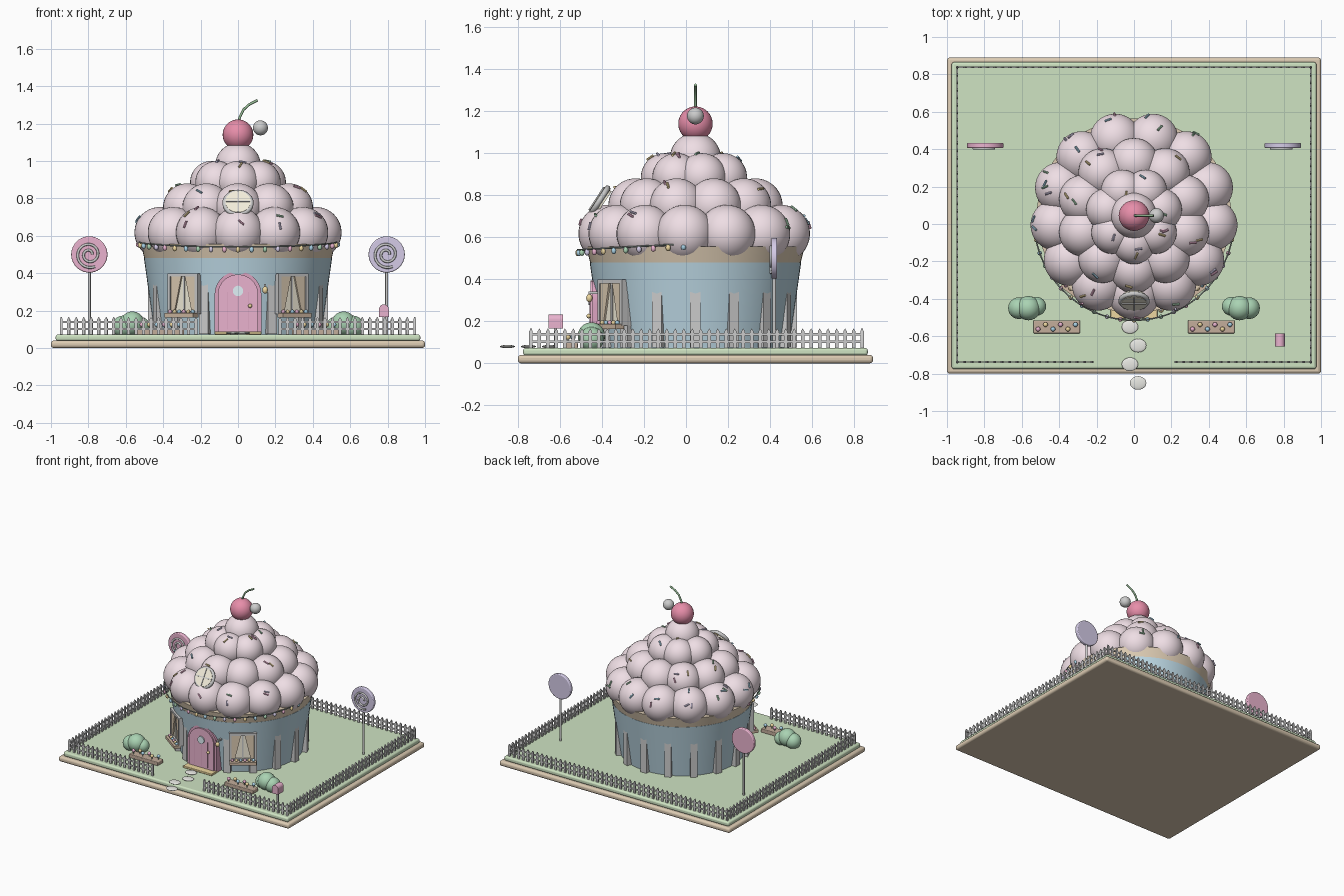
import bpy, bmesh, random
from math import pi, sin, cos, radians
from mathutils import Matrix, Vector

if "Cube" in bpy.data.objects:
    bpy.data.objects.remove(bpy.data.objects["Cube"])

random.seed(4)
CY = 0.045                                   # house centre in y
T, R, S = Matrix.Translation, Matrix.Rotation, Matrix.Diagonal
PINK, ROSE, LILAC = (.86, .73, .78), (.82, .45, .62), (.66, .6, .8)
TAN, CREAM, GOLD = (.72, .6, .45), (.9, .85, .7), (.85, .68, .35)
GREEN, LEAF, BLUE, RED = (.62, .77, .54), (.4, .65, .45), (.5, .68, .77), (.8, .27, .4)
CANDY = [ROSE, GOLD, (.4, .65, .8), LEAF, LILAC]
mats = {}


def paint(ob, color):
    if color:
        if color not in mats:
            mats[color] = bpy.data.materials.new("paint")
            mats[color].diffuse_color = (*color, 1)
        ob.data.materials.append(mats[color])


def finish(name, bm, color=None, bevel=0):
    bmesh.ops.recalc_face_normals(bm, faces=bm.faces)
    me = bpy.data.meshes.new(name)
    bm.to_mesh(me)
    bm.free()
    me.shade_smooth()
    me.set_sharp_from_angle(angle=radians(35))
    ob = bpy.data.objects.new(name, me)
    bpy.context.collection.objects.link(ob)
    paint(ob, color)
    if bevel:
        m = ob.modifiers.new("bevel", 'BEVEL')
        m.width, m.segments = bevel, 3
    return ob


def box(bm, c, size, M=Matrix()):
    bmesh.ops.create_cube(bm, size=1, matrix=M @ T(c) @ S((*size, 1)))


def ball(bm, c, r, M=Matrix(), seg=24, scale=(1, 1, 1)):
    bmesh.ops.create_uvsphere(bm, u_segments=seg, v_segments=seg * 2 // 3, radius=r,
                              matrix=M @ T(c) @ S((*scale, 1)))


def cyl(bm, c, r1, r2, h, M=Matrix(), seg=32):
    bmesh.ops.create_cone(bm, cap_ends=True, segments=seg, radius1=r1, radius2=r2, depth=h, matrix=M @ T(c))


def prism(bm, pts, y0, y1, M=Matrix()):
    # extrude an x/z outline along y
    f = bm.faces.new([bm.verts.new(M @ Vector((x, y0, z))) for x, z in pts])
    new = bmesh.ops.extrude_face_region(bm, geom=[f])["geom"]
    bmesh.ops.translate(bm, verts=[v for v in new if isinstance(v, bmesh.types.BMVert)],
                        vec=M.to_3x3() @ Vector((0, y1 - y0, 0)))


def tube(name, pts, r, color=None, cyclic=False):
    cu = bpy.data.curves.new(name, 'CURVE')
    cu.dimensions, cu.bevel_depth, cu.bevel_resolution, cu.use_fill_caps = '3D', r, 2, True
    sp = cu.splines.new('POLY')
    sp.points.add(len(pts) - 1)
    for p, q in zip(sp.points, pts):
        p.co = (*q, 1)
    sp.use_cyclic_u = cyclic
    tmp = bpy.data.objects.new(name, cu)
    ob = bpy.data.objects.new(name, bpy.data.meshes.new_from_object(tmp))
    bpy.data.objects.remove(tmp)
    bpy.context.collection.objects.link(ob)
    paint(ob, color)


def wall(deg, r):
    # local frame on the round wall, facing outward along -y
    return T((0, CY, 0)) @ R(radians(deg), 4, 'Z') @ T((0, -r, 0))


# Biscuit base and lawn
bm = bmesh.new(); box(bm, (0, CY, .02), (2, 1.69, .04)); finish("biscuit_base", bm, TAN, .015)
bm = bmesh.new(); box(bm, (0, CY, .055), (1.95, 1.64, .035)); finish("lawn", bm, GREEN, .012)

# Cup wall, pleats and cake rim
bm = bmesh.new(); cyl(bm, (0, CY, .275), .445, .503, .41, seg=64); finish("cup_wall", bm, BLUE)
bm = bmesh.new()
for k in range(1, 16):
    box(bm, (0, 0, .23), (.05, .05, .31), wall(k * 22.5, .457))
finish("cup_pleats", bm)
bm = bmesh.new(); cyl(bm, (0, CY, .515), .5, .52, .08, seg=64); finish("cake_rim", bm, TAN)

# Frosting: stacked rings of lobes over a core
tiers = [(13, .42, .137, .617), (10, .285, .13, .75), (7, .145, .115, .885), (1, 0, .122, .975)]
bm = bmesh.new()
cyl(bm, (0, CY, .71), .42, .14, .34)
lobes = []
for n, rad, r, z in tiers:
    for k in range(n):
        a = -pi / 2 + k * 2 * pi / n
        lobes.append((Vector((rad * cos(a), CY + rad * sin(a), z)), r))
        ball(bm, lobes[-1][0], r, seg=32)
finish("frosting", bm, PINK)

# Sprinkles lying on the lobes
sprinkles = [bmesh.new() for _ in CANDY]
for i in range(42):
    c, r = random.choice(lobes[:-1])
    n = Vector((c.x, c.y - CY, .2 + random.random() * .3)).normalized()
    n = (n + Vector([random.uniform(-.4, .4) for _ in range(3)])).normalized()
    p = c + n * (r + .003)
    if any((p - q).length < s - .003 for q, s in lobes):
        continue
    rot = n.to_track_quat('Y', 'Z').to_matrix().to_4x4() @ R(random.uniform(0, pi), 4, 'Y')
    cyl(sprinkles[i % 5], (0, 0, 0), .006, .006, .038, T(p) @ rot, 8)
for b, col in zip(sprinkles, CANDY):
    finish("sprinkles", b, col)

# Cherry, stem and small ball beside it
bm = bmesh.new(); ball(bm, (0, CY, 1.14), .082, seg=32); finish("cherry", bm, RED)
bm = bmesh.new(); ball(bm, (.12, CY, 1.177), .04); finish("cherry_side_ball", bm)
tube("cherry_stem", [(0, CY, 1.2), (.01, CY, 1.235), (.03, CY, 1.275), (.06, CY, 1.302), (.105, CY, 1.325)],
     .007, (.3, .5, .3))

# String of lights around the front
def light_pt(t):
    a = pi + t * pi
    return Vector((.535 * cos(a), CY - .02 + .54 * sin(a), .57 - .03 * sin(t * pi)))
tube("light_cable", [light_pt(i / 48) for i in range(49)], .004, (.3, .35, .32))
for j, col in enumerate(CANDY):
    bm = bmesh.new()
    for i in range(j, 23, 5):
        ball(bm, light_pt((i + .5) / 23) - Vector((0, 0, .014)), .012, seg=12, scale=(1, 1, 1.3))
    finish("light_bulbs", bm, col)

# Front door
def arch(w, z0, h):
    return [(-w, z0), (w, z0)] + [(w * cos(i * pi / 20), z0 + h + w * sin(i * pi / 20)) for i in range(21)]
bm = bmesh.new(); prism(bm, arch(.125, .075, .21), -.445, -.38); finish("door_frame", bm, (.7, .36, .52))
bm = bmesh.new(); prism(bm, arch(.108, .075, .21), -.455, -.44); finish("door", bm, ROSE)
bm = bmesh.new()
for x in (-.055, 0, .055):
    box(bm, (x, -.456, .2), (.004, .004, .2))
finish("door_grooves", bm, (.7, .36, .52))
TURN = R(pi / 2, 4, 'X')
bm = bmesh.new(); cyl(bm, (0, 0, 0), .028, .028, .014, T((0, -.456, .305)) @ TURN); finish("door_pane", bm, (.75, .88, .93))
bm = bmesh.new(); ball(bm, (.065, -.463, .225), .011, seg=12); finish("door_knob", bm, GOLD)
bm = bmesh.new(); box(bm, (0, -.465, .08), (.25, .08, .016)); finish("door_step", bm, GOLD, .004)
bm = bmesh.new(); ball(bm, (.145, -.46, .31), .015, seg=12, scale=(1, 1, 1.3)); finish("door_lamp", bm, GOLD)
bm = bmesh.new(); box(bm, (.145, -.44, .335), (.012, .05, .012)); finish("lamp_bracket", bm)

# Side windows with curtains and flower boxes
for side in (-1, 1):
    M = wall(side * 36, .475)
    bm = bmesh.new(); box(bm, (0, .01, .29), (.165, .05, .19), M); finish("window_pane", bm, CREAM)
    bm = bmesh.new()
    for s in (-1, 1):
        box(bm, (s * .09, 0, .29), (.018, .06, .215), M)
        box(bm, (0, 0, .29 + s * .1), (.198, .06, .018), M)
    box(bm, (0, -.014, .29), (.01, .012, .19), M)
    finish("window_frame", bm)
    bm = bmesh.new()
    for s in (-1, 1):
        prism(bm, [(s * .012, .385), (s * .08, .385), (s * .08, .2), (s * .055, .2)], -.025, -.012, M)
    finish("curtains", bm, TAN)
    bm = bmesh.new(); box(bm, (0, -.04, .175), (.19, .05, .022), M); finish("window_box", bm, (.62, .48, .36))
    for j in range(3):
        bm = bmesh.new()
        for i in range(j, 6, 3):
            ball(bm, (-.075 + .03 * i, -.04, .194), .011, M, 12)
        finish("window_flowers", bm, CANDY[j])

# Round attic window, tilted back on the frosting
A = T((0, -.408, .772)) @ R(radians(-33), 4, 'X')
bm = bmesh.new(); cyl(bm, (0, 0, 0), .068, .068, .04, A @ TURN); finish("attic_pane", bm, CREAM)
tube("attic_frame", [A @ Vector((.07 * cos(i * pi / 16), -.004, .07 * sin(i * pi / 16))) for i in range(32)],
     .014, None, True)
bm = bmesh.new()
box(bm, (0, -.02, 0), (.13, .01, .007), A); box(bm, (0, -.02, 0), (.007, .01, .13), A)
finish("attic_bars", bm)

# Lollipops
for side, col in ((-1, ROSE), (1, LILAC)):
    x = side * .795
    bm = bmesh.new(); cyl(bm, (x, .42, .24), .008, .008, .35, seg=12); finish("lollipop_stick", bm)
    bm = bmesh.new(); cyl(bm, (0, 0, 0), .097, .097, .028, T((x, .42, .5)) @ TURN, 40)
    finish("lollipop_disc", bm, col, .006)
    tube("lollipop_swirl", [(x + (.015 + .0013 * i) * cos(i * .26), .404, .5 + (.015 + .0013 * i) * sin(i * .26))
                            for i in range(45)], .007)

# Bushes and flower beds
for s in (-1, 1):
    bm = bmesh.new()
    for x, y, z, r in ((.615, -.45, .115, .058), (.565, -.45, .13, .065), (.52, -.44, .115, .05)):
        ball(bm, (s * x, y, z), r)
    finish("bush", bm, LEAF)
    bm = bmesh.new(); box(bm, (s * .413, -.55, .085), (.25, .07, .03)); finish("flower_bed", bm, (.55, .42, .33), .005)
    stems = bmesh.new()
    for i in range(6):
        c = Vector((s * .413 - .1 + .04 * i, -.55 + (.012 if i % 2 else -.012), .125))
        cyl(stems, c - Vector((0, 0, .015)), .003, .003, .03, seg=6)
        bm = bmesh.new(); ball(bm, c, .013, seg=12); finish("bed_flower", bm, CANDY[i % 3])
    finish("flower_stems", stems, LEAF)

# Mailbox
bm = bmesh.new(); box(bm, (.78, -.62, .12), (.014, .014, .1)); finish("mailbox_post", bm)
bm = bmesh.new()
prism(bm, [(x * 1 + .78, z) for x, z in arch(.026, .165, .042)], -.655, -.585)
finish("mailbox", bm, ROSE)

# Stepping stones
bm = bmesh.new()
for i in range(4):
    ball(bm, (-.022 if i % 2 == 0 else .022, -.55 - .1 * i, .08), .044, scale=(1, .82, .17))
finish("stepping_stones", bm, (.82, .82, .78))

# Picket fence with a gap at the front
bm = bmesh.new()
picket = [(-.008, .07), (.008, .07), (.008, .153), (0, .166), (-.008, .153)]
X, Y0, Y1 = .945, -.738, .838
for a, b in (((-X, Y0), (-.225, Y0)), ((.225, Y0), (X, Y0)), ((-X, Y1), (X, Y1)), ((-X, Y0), (-X, Y1)), ((X, Y0), (X, Y1))):
    a, b = Vector((*a, 0)), Vector((*b, 0))
    d = b - a
    M = T(a) @ R(pi / 2 if abs(d.y) > .1 else 0, 4, 'Z')
    n = round(d.length / .04)
    for i in range(n + 1):
        prism(bm, picket, -.005, .005, M @ T((d.length * i / n, 0, 0)))
    for z in (.102, .138):
        box(bm, (d.length / 2, 0, z), (d.length, .006, .011), M)
finish("picket_fence", bm)

for m in bpy.data.materials:
    if m.users and not m.is_grease_pencil:
        m.use_nodes = True
        m.node_tree.nodes["Principled BSDF"].inputs["Base Color"].default_value = m.diffuse_color
